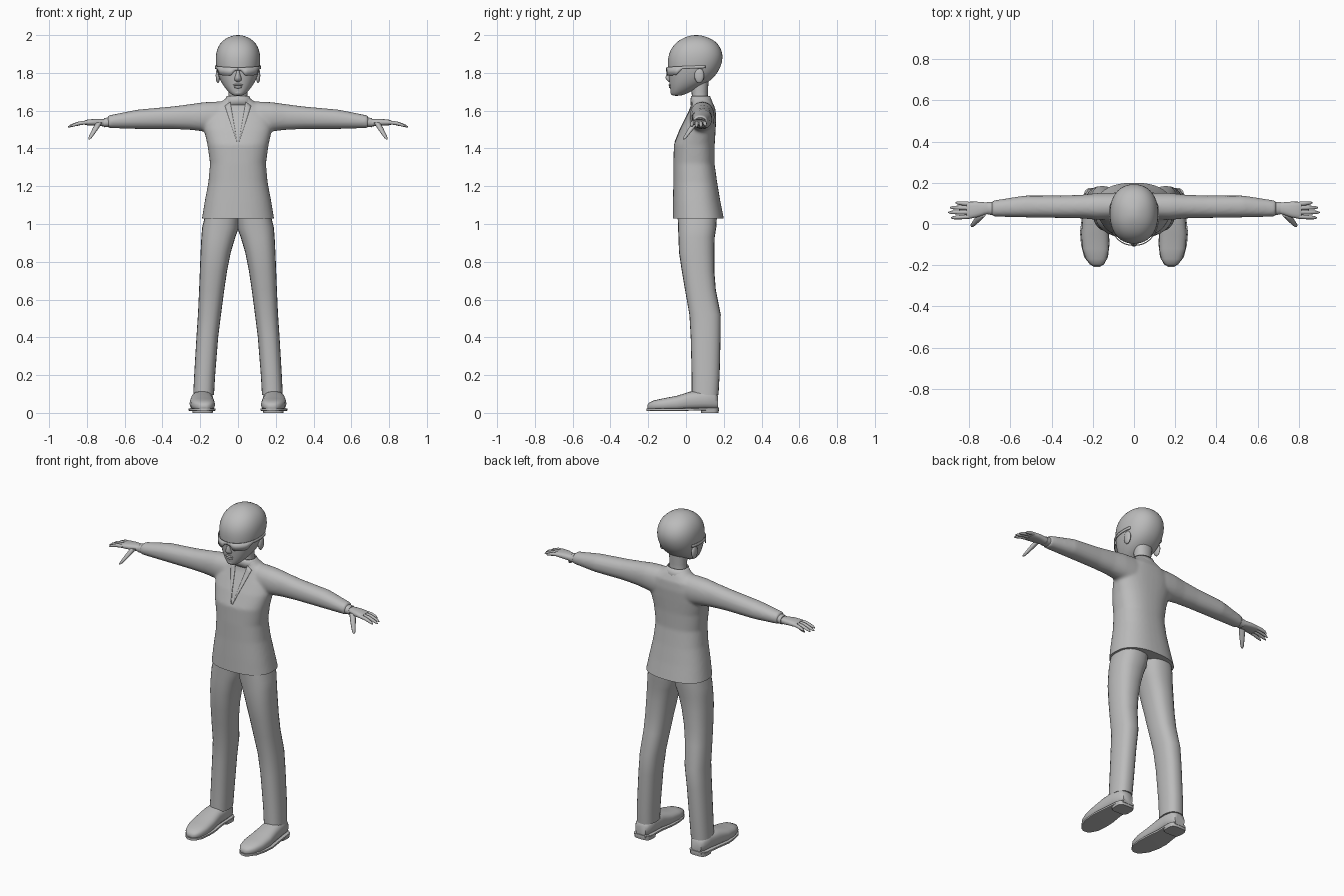
import bpy, bmesh, math
from mathutils import Vector
from mathutils.bvhtree import BVHTree

if "Cube" in bpy.data.objects:
    bpy.data.objects.remove(bpy.data.objects["Cube"], do_unlink=True)

grey = bpy.data.materials.new("plain grey")
grey.use_nodes = True
colour = (0.5, 0.5, 0.5, 1)
grey.diffuse_color = colour
grey.node_tree.nodes["Principled BSDF"].inputs["Base Color"].default_value = colour


def oval(angle, lo, hi, lo2, hi2, power):
    """Point on a superellipse that fills the given bounds."""
    c, s = math.cos(angle), math.sin(angle)
    u = math.copysign(abs(c) ** (2 / power), c)
    v = math.copysign(abs(s) ** (2 / power), s)
    return (lo + hi) / 2 + u * (hi - lo) / 2, (lo2 + hi2) / 2 + v * (hi2 - lo2) / 2


def loft(bm, axis, sections, power=2.2, sides=24, flip=1, caps=True):
    """Skin rings given as (position, low, high, low, high) along an axis."""
    rings = []
    for pos, *bounds in sections:
        ring = []
        for i in range(sides):
            u, v = oval(math.tau * i / sides, *bounds, power)
            co = {"x": (pos, u, v), "y": (u, pos, v), "z": (u, v, pos)}[axis]
            ring.append(bm.verts.new((co[0] * flip, co[1], co[2])))
        rings.append(ring)
    for a, b in zip(rings, rings[1:]):
        for i in range(sides):
            j = (i + 1) % sides
            bm.faces.new((a[i], a[j], b[j], b[i]))
    if caps:
        bm.faces.new(rings[0])
        bm.faces.new(rings[-1])


def finish(name, bm, mirror=False, thickness=0, subdiv=0, angle=50):
    """Turn a bmesh into a shaded object with its modifiers."""
    bmesh.ops.recalc_face_normals(bm, faces=bm.faces)
    mesh = bpy.data.meshes.new(name)
    bm.to_mesh(mesh)
    bm.free()
    mesh.materials.append(grey)
    ob = bpy.data.objects.new(name, mesh)
    bpy.context.collection.objects.link(ob)
    bpy.ops.object.select_all(action="DESELECT")
    ob.select_set(True)
    bpy.context.view_layer.objects.active = ob
    bpy.ops.object.shade_smooth_by_angle(angle=math.radians(angle))
    if thickness:
        ob.modifiers.new("thickness", "SOLIDIFY").thickness = thickness
    if subdiv:
        ob.modifiers.new("rounding", "SUBSURF").levels = subdiv
        ob.modifiers["rounding"].render_levels = subdiv
    if mirror:
        ob.modifiers.new("mirror", "MIRROR").use_mirror_merge = False
    return ob


def part(name, axis, sections, power=2.2, sides=24, caps=True, **options):
    bm = bmesh.new()
    loft(bm, axis, sections, power, sides, caps=caps)
    return finish(name, bm, **options)


def centred(rows):
    """Sections symmetric in x, from (z, half width, front, back)."""
    return [(z, -w, w, front, back) for z, w, front, back in rows]


def ball(name, centre, scale, mirror=False):
    bm = bmesh.new()
    bmesh.ops.create_uvsphere(bm, u_segments=16, v_segments=10, radius=1)
    for v in bm.verts:
        v.co = Vector(a * b for a, b in zip(v.co, scale)) + Vector(centre)
    finish(name, bm, mirror)


# Jacket: body and sleeves blended into one skin, trimmed flat at the hem
torso = centred([
    (1.0, .195, -.07, .206), (1.03, .191, -.07, .2), (1.12, .176, -.069, .182),
    (1.22, .157, -.067, .165), (1.32, .148, -.067, .151), (1.42, .162, -.064, .152),
    (1.5, .18, -.032, .157), (1.56, .18, -.002, .16), (1.61, .15, .022, .156),
    (1.645, .09, .03, .14), (1.67, .06, .03, .124)])
sleeve = [
    (.05, .03, .15, 1.48, 1.648), (.12, .02, .152, 1.48, 1.648),
    (.18, .02, .15, 1.49, 1.645), (.25, .027, .142, 1.498, 1.635),
    (.35, .029, .138, 1.503, 1.622), (.53, .032, .138, 1.503, 1.606),
    (.69, .036, .113, 1.508, 1.574)]
bm = bmesh.new()
loft(bm, "z", torso, 2.4, 40)
for side in (1, -1):
    loft(bm, "x", sleeve, 2.2, 24, side)
draft = finish("jacket_draft", bm)
remesh = draft.modifiers.new("blend", "REMESH")
remesh.mode, remesh.voxel_size = "VOXEL", .009
smooth = draft.modifiers.new("relax", "SMOOTH")
smooth.iterations = 5
graph = bpy.context.evaluated_depsgraph_get()
bm = bmesh.new()
bm.from_mesh(draft.evaluated_get(graph).to_mesh())
bpy.data.objects.remove(draft, do_unlink=True)
bmesh.ops.bisect_plane(bm, geom=bm.verts[:] + bm.edges[:] + bm.faces[:],
                       plane_co=(0, 0, 1.03), plane_no=(0, 0, 1), clear_inner=True)
bmesh.ops.holes_fill(bm, edges=[e for e in bm.edges if e.is_boundary], sides=0)
skin = BVHTree.FromBMesh(bm)
finish("jacket", bm)

# Lapels laid on the chest
bm = bmesh.new()
tip, rows, cols = Vector((.004, 1.43)), 10, 3
outer, inner = Vector((.068, 1.62)), Vector((.04, 1.64))
grid = []
for r in range(rows + 1):
    row = []
    for c in range(cols + 1):
        x, z = tip.lerp(inner.lerp(outer, c / cols), r / rows + .03)
        hit = skin.ray_cast(Vector((x, -1, z)), Vector((0, 1, 0)))[0]
        row.append(bm.verts.new((x, (hit.y if hit else .03) - .003, z)))
    grid.append(row)
for a, b in zip(grid, grid[1:]):
    for c in range(cols):
        bm.faces.new((a[c], a[c + 1], b[c + 1], b[c]))
finish("lapels", bm, mirror=True, thickness=.004)

# Collar, neck and cuffs
part("collar", "z", centred([(1.63, .092, .024, .146), (1.655, .07, .024, .136),
                             (1.678, .06, .026, .127)]), caps=False, thickness=.005)
part("neck", "z", centred([(1.62, .055, .03, .122), (1.67, .05, .031, .115),
                           (1.7, .049, .03, .116), (1.77, .055, .03, .12)]))
part("cuffs", "x", [(.67, .042, .107, 1.514, 1.567), (.71, .046, .107, 1.512, 1.56)],
     mirror=True)

# Trousers
part("trouser_legs", "z", [
    (.095, .127, .237, .03, .172), (.2, .121, .232, .03, .178),
    (.4, .105, .22, .025, .183), (.52, .09, .212, .018, .184),
    (.65, .073, .206, -.005, .158), (.75, .058, .202, -.022, .15),
    (.85, .038, .198, -.037, .15), (.93, .014, .194, -.04, .152),
    (.98, -.004, .19, -.042, .16), (1.06, -.01, .17, -.045, .165)], 2.4, mirror=True)

# Shoes: upper, sole and heel
part("shoe_uppers", "y", [
    (-.204, .165, .195, .022, .042), (-.195, .148, .212, .015, .054),
    (-.17, .132, .233, .012, .066), (-.12, .122, .25, .01, .077),
    (-.05, .124, .256, .01, .09), (.02, .132, .25, .014, .112),
    (.1, .132, .242, .018, .12), (.15, .138, .234, .018, .11),
    (.17, .152, .22, .022, .09)], 2.6, mirror=True)
part("shoe_soles", "y", [
    (-.208, .165, .195, .01, .024), (-.195, .145, .215, .01, .024),
    (-.16, .126, .242, .01, .024), (-.1, .119, .257, .01, .024),
    (-.04, .121, .262, .01, .024), (.04, .132, .252, .012, .026),
    (.14, .132, .242, .014, .028), (.175, .152, .222, .014, .028)], 8, mirror=True, angle=35)
part("shoe_heels", "z", [(0, .134, .24, .08, .172), (.024, .131, .243, .077, .175)],
     3.5, mirror=True, angle=35)

# Hands: palm, four fingers and thumb
part("palms", "x", [
    (.69, .053, .102, 1.515, 1.554), (.725, .045, .105, 1.518, 1.556),
    (.76, .033, .108, 1.521, 1.556), (.795, .026, .108, 1.522, 1.553),
    (.812, .03, .106, 1.526, 1.548)], 2.6, 16, mirror=True)
for name, y, drift, length in (("index_fingers", .036, -.006, .09), ("middle_fingers", .057, -.001, .104),
                               ("ring_fingers", .078, .002, .096), ("little_fingers", .097, .006, .068)):
    rows = []
    for t, r in ((0, .0105), (.45, .0105), (.85, .008), (1, .003)):
        cy, cz = y + drift * t, 1.538 - length * .24 * t * t
        rows.append((.797 + length * t, cy - r, cy + r, cz - r, cz + r))
    part(name, "x", rows, 2, 10, mirror=True)
rows = []
for t, r in ((0, .017), (.35, .016), (.7, .012), (.92, .009), (1, .003)):
    cx, cy = .735 + .053 * t, .05 - .062 * t
    rows.append((1.538 - .09 * t, cx - r, cx + r, cy - r, cy + r))
part("thumbs", "z", rows, 2, 10, mirror=True)

# Head
part("head", "z", centred([
    (1.678, .022, -.072, -.03), (1.688, .038, -.08, 0), (1.71, .061, -.083, .045),
    (1.74, .084, -.088, .105), (1.78, .104, -.092, .155), (1.83, .117, -.097, .185),
    (1.88, .12, -.097, .197), (1.92, .114, -.085, .19), (1.955, .097, -.06, .17),
    (1.98, .071, -.026, .138), (1.995, .037, .012, .095), (2.0, .012, .04, .068)]),
    sides=28, subdiv=1)
part("nose", "z", centred([
    (1.752, .011, -.092, -.06), (1.763, .021, -.104, -.06), (1.775, .018, -.11, -.06),
    (1.8, .011, -.102, -.06), (1.83, .009, -.096, -.06)]), 2, 14)
ball("upper_lip", (0, -.084, 1.736), (.026, .009, .006))
ball("lower_lip", (0, -.082, 1.725), (.022, .009, .007))
ball("chin", (0, -.066, 1.697), (.025, .016, .016))
ball("ears", (.106, .07, 1.786), (.012, .026, .04), mirror=True)

# Wraparound glasses: tall lenses narrowing to thin temples
bm = bmesh.new()
steps, pairs = 30, []
for i in range(steps + 1):
    a = math.pi * .62 * i / steps
    x, y = oval(a - math.pi / 2, -.122, .122, -.106, .192, 2.2)
    rise = .012 * i / steps
    lens = min(1, max(0, (a - .1) / .2)) * min(1, max(0, (1.15 - a) / .25))
    low = 1.813 + rise - .03 * lens
    pairs.append([bm.verts.new((x, y, z)) for z in (low, 1.828 + rise)])
for a, b in zip(pairs, pairs[1:]):
    bm.faces.new((a[0], b[0], b[1], a[1]))
finish("glasses", bm, mirror=True, thickness=.005)
